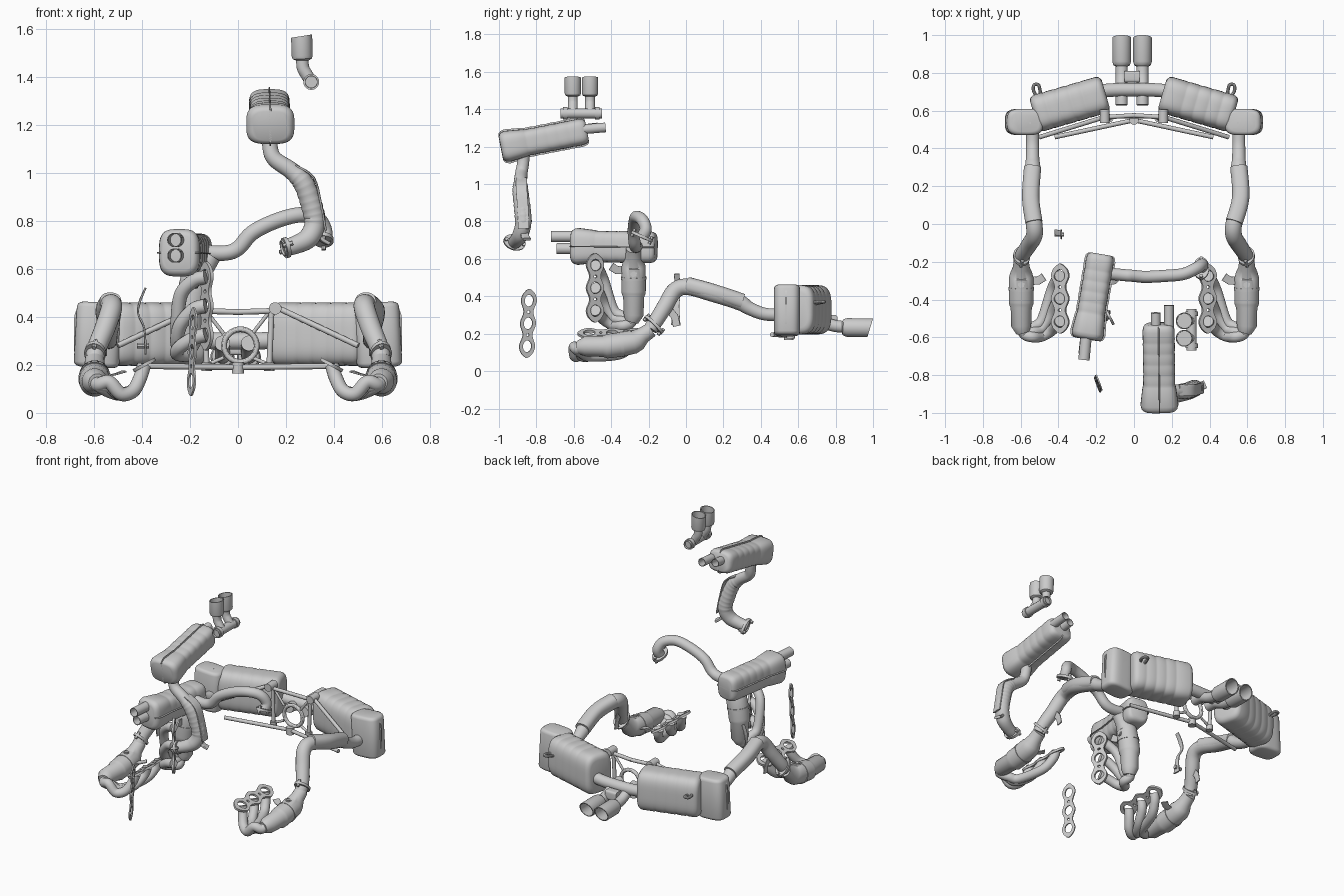
import bpy, bmesh, math
from mathutils import Vector

if "Cube" in bpy.data.objects:
    bpy.data.objects.remove(bpy.data.objects["Cube"])


def finish(name, me, angle=35):
    ob = bpy.data.objects.new(name, me)
    bpy.context.collection.objects.link(ob)
    me.shade_smooth()
    me.set_sharp_from_angle(angle=math.radians(angle))
    return ob


def loft(name, pts, secs, up=None, p=2.0, n=24, steps=1, hollow='', depth=.05, rib=None):
    """Skin superellipse sections (half sizes) along a path."""
    P = [Vector(q) for q in pts]
    if not isinstance(secs, list):
        secs = [secs] * len(P)
    S = [s if isinstance(s, tuple) else (s, s) for s in secs]
    if steps > 1:
        Q, R = [], []
        for i in range(len(P) - 1):
            a, b = P[max(i - 1, 0)], P[i]
            c, d = P[i + 1], P[min(i + 2, len(P) - 1)]
            for k in range(steps + (i == len(P) - 2)):
                t = k / steps
                Q.append(.5 * (2 * b + (c - a) * t + (2 * a - 5 * b + 4 * c - d) * t * t
                               + (3 * b - a - 3 * c + d) * t ** 3))
                g = 1.0
                if rib and rib[0] <= i + t <= rib[1]:
                    g = 1.05 if k % 3 else 1.0
                R.append(tuple((S[i][j] * (1 - t) + S[i + 1][j] * t) * g for j in (0, 1)))
        P, S = Q, R
    rings, side = [], None
    for i, c in enumerate(P):
        t = (P[min(i + 1, len(P) - 1)] - P[max(i - 1, 0)]).normalized()
        if up:
            side = t.cross(Vector(up)).normalized()
        elif side is None:
            side = t.orthogonal().normalized()
        else:
            side = (side - t * side.dot(t)).normalized()
        rings.append((c, side, side.cross(t), *S[i], t))

    def recess(r, sgn):
        c, s, u, a, b, t = r
        return [(c, s, u, a * .88, b * .88, t), (c + t * depth * sgn, s, u, a * .88, b * .88, t)]
    if 'e' in hollow:
        rings += recess(rings[-1], -1)
    if 's' in hollow:
        rings = recess(rings[0], 1)[::-1] + rings
    bm = bmesh.new()
    loops = []
    for c, s, u, a, b, t in rings:
        loop = []
        for k in range(n):
            w = 2 * math.pi * (k + .5) / n
            x, y = math.cos(w), math.sin(w)
            loop.append(bm.verts.new(c + s * a * math.copysign(abs(x) ** (2 / p), x)
                                     + u * b * math.copysign(abs(y) ** (2 / p), y)))
        loops.append(loop)
    for A, B in zip(loops, loops[1:]):
        for k in range(n):
            bm.faces.new((A[k], A[(k + 1) % n], B[(k + 1) % n], B[k]))
    bm.faces.new(loops[0])
    bm.faces.new(loops[-1])
    bmesh.ops.recalc_face_normals(bm, faces=bm.faces)
    me = bpy.data.meshes.new(name)
    bm.to_mesh(me)
    bm.free()
    return finish(name, me)


def muffler(name, a, b, w, h, up=(0, 0, 1), ribs=5, flare=0., seam=''):
    a, b = Vector(a), Vector(b)
    prof = [(0, .74), (.012, .86), (.035, .95), (.075, 1)]
    for i in range(ribs):
        t = .3 + .5 * i / max(ribs - 1, 1)
        prof += [(t - .03, 1), (t - .012, .982), (t + .012, .982), (t + .03, 1)]
    prof += [(.925, 1), (.965, .95), (.988, .86), (1, .74)]
    secs = []
    for t, s in prof:
        g = s * (1 + flare * min(1, max(0, 1.6 - 5 * t)))
        secs.append((w * g, h * g))
    path = [a.lerp(b, t) for t, s in prof]
    loft(name, path, secs, up, p=3.4, n=48)
    if seam:
        rim = [(s[0] + .009, .004) if seam == 'h' else (.004, s[1] + .009) for s in secs]
        loft(name + '_seam', path, rim, up, p=5, n=24)


def joint(name, c, d, a=.065, b=.045, up=(1, 0, .01)):
    """Two-bolt pipe flange."""
    c, d = Vector(c), Vector(d).normalized()
    loft(name, [c - d * .008, c + d * .008], (a, b), up=up)
    s = d.cross(Vector(up)).normalized() * a * .82
    for k in (-1, 1):
        loft(name + '_bolt', [c + s * k - d * .022, c + s * k + d * .022], .01, n=6)


def plate(name, c, along, across, L, W, thick):
    """Three-port gasket or flange plate."""
    c, e1 = Vector(c), Vector(along).normalized()
    e2 = Vector(across).normalized()
    e3 = e1.cross(e2)
    cu = bpy.data.curves.new(name, 'CURVE')
    cu.dimensions, cu.fill_mode, cu.extrude = '2D', 'BOTH', thick / 2

    def outline(q):
        sp = cu.splines.new('POLY')
        sp.points.add(len(q) - 1)
        for pt, (x, y) in zip(sp.points, q):
            pt.co = (x, y, 0, 1)
        sp.use_cyclic_u = True
    N, top = 48, []
    for i in range(N + 1):
        t = i / N
        end = min(1, math.sqrt(min(t, 1 - t) * 14))
        top.append(((t - .5) * L, W / 2 * (.8 + .2 * math.cos(6 * math.pi * (t - .5))) * end + .002))
    outline(top + [(x, -y) for x, y in reversed(top)])
    for k in (-1, 0, 1):
        for off, rx, ry in ((0, .085 * L, .29 * W), (.165 * L, .02 * L, .1 * W)):
            if off and k == 1:
                continue
            outline([(k * L * .33 + off + rx * math.cos(j * math.pi / 10),
                      ry * math.sin(j * math.pi / 10)) for j in range(20)])
    tmp = bpy.data.objects.new('tmp', cu)
    me = bpy.data.meshes.new_from_object(tmp)
    bpy.data.objects.remove(tmp)
    for v in me.vertices:
        v.co = c + e1 * v.co.x + e2 * v.co.y + e3 * v.co.z
    finish(name, me)


def header(name, f):
    """Catalyst with three runners; f maps local (lateral, along, height) to world."""
    F = lambda *q: Vector(f(*q))
    loft(name + '_catalyst', [F(0, .015, .09), F(0, -.03, .06), F(0, -.06, .035), F(0, -.08, .025), F(0, -.15, .01),
         F(0, -.21, .002), F(0, -.225, 0), F(0, -.245, 0), F(0, -.34, 0), F(.01, -.375, -.005)],
         [.04, .044, .058, .064, .065, .065, .064, .056, .053, .036], n=32)
    loft(name + '_band', [F(0, -.135, .012), F(0, -.15, .01)], .068, n=32)
    loft(name + '_sensor_bung', [F(0, -.12, .05), F(0, -.12, .088)], .013, n=12)
    loft(name + '_sensor_nut', [F(0, -.12, .074), F(0, -.12, .082)], .019, n=6)
    for i, v in enumerate((-.075, -.195, -.315)):
        loft(name + '_runner', [F(.205, v, .065), F(.19, v - .015, .015), F(.16, max(v - .08, -.365), -.04),
             F(.11, (v - .08) * .35 - .255, -.053), F(.06, -.398 + .025 * (2 - i), -.04 + .018 * i),
             F(.015, -.38, -.015), F(0, -.32, 0)], .029, steps=7, n=18)
    o = F(0, 0, 0)
    plate(name + '_flange', F(.207, -.195, .068), F(0, 1, 0) - o, F(.85, 0, .45) - o, .37, .1, .014)
    loft(name + '_bracket', [F(.05, -.1, .02), F(.09, -.1, .03), F(.12, -.08, .04)], (.022, .004), up=F(0, 0, 1) - o, p=5)


# Rear silencers, front pipes and lower headers, both sides
for s, side in ((1, 'right'), (-1, 'left')):
    muffler(side + '_rear_silencer', (s * .15, .69, .328), (s * .53, .58, .328), .1, .132, ribs=4)
    muffler(side + '_silencer_end_pot', (s * .59, .54, .19), (s * .575, .54, .46), .07, .095,
            up=(s, 0, .1), ribs=0)
    loft(side + '_pot_seam', [(s * .58, .53, .325), (s * .58, .54, .325)], (.104, .134), p=4, n=40, up=(0, 0, 1))
    x = .555 if s > 0 else .537
    loft(side + '_front_pipe', [(s * x, .52, .30), (s * x, .42, .305), (s * x, .34, .335), (s * x, .28, .37),
         (s * (x + .01), .14, .415), (s * .53, .01, .45), (s * .528, -.06, .43), (s * .555, -.11, .35),
         (s * .588, -.16, .27), (s * .597, -.19, .225)],
         [.034, .034, .036, .043, .044, .044, .044, .043, .04, .038], steps=6)
    loft(side + '_heat_shield', [(s * x, .30, .372), (s * (x + .01), .14, .425), (s * .53, .01, .46)],
         (.046, .043), up=(0, 0, 1), p=2.4, steps=5)
    joint(side + '_pipe_joint', (s * .595, -.172, .248), (s * .2, -.75, -.75))
    loft(side + '_pipe_hook', [(s * .5, .66, .36), (s * .53, .70, .37), (s * .53, .735, .37), (s * .505, .735, .37),
         (s * .495, .69, .36)], .009, steps=5, n=10)
    loft(side + '_hanger_strap', [(s * .555, -.1, .34), (s * .55, -.06, .29), (s * .55, -.05, .24)], (.02, .004), p=5, up=(1, 0, 0))
    # support frame rods
    for j, (a, b) in enumerate((((.16, .565, .44), (.5, .46, .28)), ((0, .55, .19), (.42, .46, .195)),
                               ((0, .575, .42), (.16, .565, .425)), ((.14, .565, .43), (.13, .56, .19)),
                               ((.13, .57, .42), (.06, .57, .33)), ((.13, .56, .2), (.06, .57, .23)))):
        loft(side + '_frame_rod', [(s * a[0], *a[1:]), (s * b[0], *b[1:])], .012 if j < 4 else .008, n=12)
    loft(side + '_frame_mount', [(s * .155, .535, .435), (s * .155, .605, .435)], .026, n=16)
    loft(side + '_frame_foot', [(s * .13, .56, .175), (s * .13, .56, .21)], .022, n=12)
    header(side + '_header', lambda u, v, w, s=s: (s * (.597 - u), -.2 + v, .132 + w))
    # twin tail tips
    x = -.01 + s * .055
    loft(side + '_tail_pipe', [(x, .63, .29), (x, .70, .28), (x, .78, .245), (x, .86, .235)], .032, steps=5)
    tip = loft(side + '_tail_tip', [(x, .835, .235), (x, .84, .235), (x, .86, .233), (x, 1, .232)],
               [.033, .043, .05, .05], hollow='e', depth=.11, n=32)
    for v in tip.data.vertices:
        if v.co.y > .95:
            v.co.y -= (.282 - v.co.z) * .3
loft('cross_pipe', [(-.2, .70, .31), (-.1, .71, .30), (.1, .71, .30), (.2, .70, .31)], .036, steps=4)
loft('cross_pipe_clamp', [(-.05, .78, .27), (.03, .78, .27)], (.03, .03), p=5, up=(0, 0, 1))
loft('frame_centre_foot', [(0, .55, .165), (0, .55, .21)], .025, n=12)
bpy.ops.mesh.primitive_torus_add(location=(.01, .57, .28), rotation=(math.pi / 2, 0, 0), major_radius=.068,
                                 minor_radius=.012, major_segments=40, minor_segments=12)
bpy.context.object.name = 'frame_ring'
bpy.ops.object.shade_smooth_by_angle()

# Upright spare header
header('spare_header', lambda u, v, w: (-.2 + w, -.28 - u, .64 + v))

# Middle silencer with its pipe
muffler('middle_silencer', (-.25, -.61, .667), (-.175, -.16, .662), .074, .085, ribs=5, flare=.16, seam='h')
for z, y in ((.72, -.72), (.655, -.69)):
    loft('middle_outlet', [(-.265, y, z), (-.25, -.56, z)], .03, hollow='s', depth=.1)
loft('middle_pipe', [(-.16, -.26, .67), (-.06, -.27, .665), (0, -.275, .685), (.06, -.28, .75), (.16, -.275, .80),
     (.26, -.265, .825), (.33, -.235, .81), (.36, -.215, .76), (.355, -.235, .715)], .032, steps=7, hollow='e')
joint('middle_pipe_joint', (.356, -.235, .72), (0, -.4, -.9), .062, .042)

# Upper silencer with its down pipe
muffler('upper_silencer', (.135, -.99, 1.195), (.13, -.53, 1.285), .085, .071, ribs=5, flare=.18, seam='v')
for x, y in ((.115, -.47), (.185, -.43)):
    loft('upper_outlet', [(x, -.58, 1.29), (x, y, 1.303)], .026, hollow='e', depth=.06)
loft('upper_pipe', [(.13, -.87, 1.2), (.132, -.87, 1.12), (.15, -.88, 1.06), (.22, -.885, 1.01), (.27, -.885, .96),
     (.305, -.875, .87), (.32, -.87, .79), (.295, -.885, .73), (.24, -.905, .70), (.185, -.92, .685)],
     [.036, .032, .033, .036, .041, .043, .043, .043, .038, .034], steps=9, hollow='e', rib=(3.4, 6))
joint('upper_pipe_joint', (.2, -.917, .688), (-.9, -.2, -.25), .06, .042, up=(0, .3, 1))
loft('upper_shield_edge', [(.24, -.88, 1.03), (.315, -.88, .98), (.345, -.872, .87), (.365, -.868, .76)],
     (.03, .005), up=(1, 0, .4), p=5, steps=4)
loft('upper_pipe_bracket', [(.31, -.87, .76), (.35, -.86, .72), (.375, -.85, .705)], (.022, .008), up=(0, 0, 1), p=5)

# Upper twin tips on a short manifold
loft('tip_manifold', [(.305, -.67, 1.378), (.305, -.45, 1.378)], .027, hollow='se')
for y in (-.605, -.513):
    loft('upper_tip_pipe', [(.305, y, 1.378), (.285, y, 1.41), (.27, y, 1.44), (.268, y, 1.49)], .026, steps=4)
    tip = loft('upper_tip', [(.268, y, 1.468), (.268, y, 1.474), (.267, y, 1.486), (.265, y, 1.575)],
               [.028, .04, .044, .044], hollow='e', depth=.07, n=32)
    for v in tip.data.vertices:
        if v.co.z > 1.55:
            v.co.z -= (.309 - v.co.x) * .14
for y in (-.645, -.475):
    loft('manifold_clamp', [(.305, y - .012, 1.378), (.305, y + .012, 1.378)], .033)

# Loose gasket and loose bracket
plate('loose_gasket', (-.19, -.845, .255), (.03, .04, 1), (-.03, .08, 0), .37, .085, .008)
loft('loose_bracket', [(-.385, -.05, .52), (-.41, -.045, .46), (-.415, -.04, .41), (-.39, -.05, .35), (-.385, -.055, .245)],
     [(.014, .004), (.016, .005), (.01, .004), (.014, .004), (.026, .005)], up=(1, 0, .01), p=4, steps=4)
loft('loose_bracket_bolt', [(-.42, -.055, .28), (-.37, -.055, .28)], .012, n=8)
